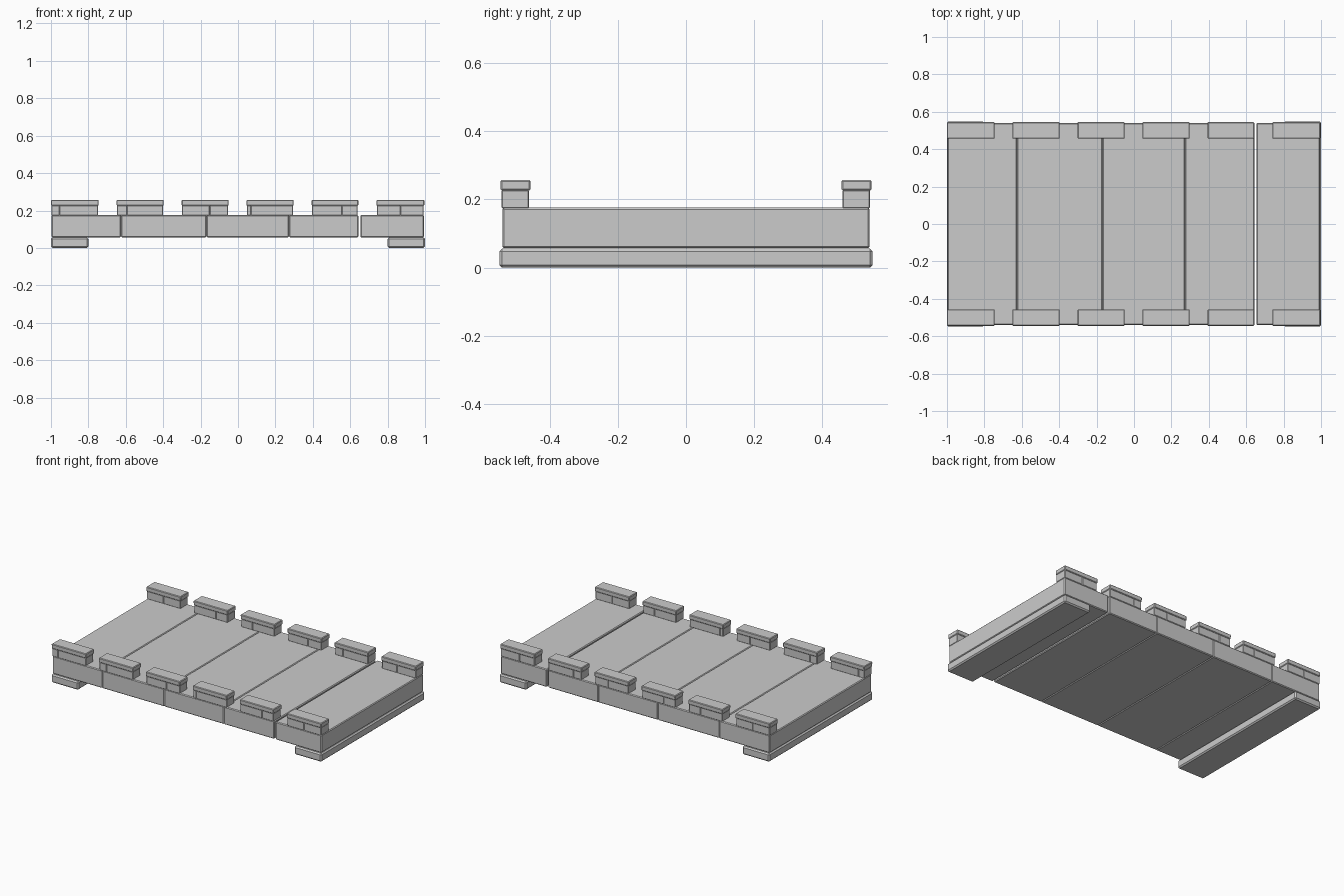
import bpy, bmesh

if "Cube" in bpy.data.objects:
    bpy.data.objects.remove(bpy.data.objects["Cube"])


def block(name, x, y, z, bevel=0.005, taper=0.0):
    """Chamfered stone block given (min, max) ranges; taper narrows the base in y."""
    bm = bmesh.new()
    bmesh.ops.create_cube(bm, size=1)
    for v in bm.verts:
        low = v.co.z < 0
        side = 1 if v.co.y > 0 else -1
        v.co.x = x[0] if v.co.x < 0 else x[1]
        v.co.y = (y[0] if side < 0 else y[1]) - (side * taper if low else 0)
        v.co.z = z[0] if low else z[1]
    if bevel:
        bmesh.ops.bevel(bm, geom=bm.edges[:], offset=bevel, segments=1,
                        affect='EDGES', profile=0.5)
    bmesh.ops.recalc_face_normals(bm, faces=bm.faces[:])
    me = bpy.data.meshes.new(name)
    bm.to_mesh(me)
    bm.free()
    ob = bpy.data.objects.new(name, me)
    bpy.context.collection.objects.link(ob)
    return ob


# Deck slabs: chamfered joints, with one open gap near the right end
slabs = [(-0.997, -0.625), (-0.625, -0.168), (-0.168, 0.273),
         (0.273, 0.644), (0.654, 0.994)]
for i, span in enumerate(slabs):
    block(f"deck_slab_{i + 1}", span, (-0.539, 0.539), (0.057, 0.176), 0.005)

# End footings under the deck
for name, span in (("left_footing", (-1.0, -0.8)), ("right_footing", (0.8, 1.0))):
    block(name, span, (-0.548, 0.548), (0.0, 0.056), 0.008)

# Parapet merlons: a capstone resting on two lower stones, on both sides
merlons = [(-1.0, -0.745), (-0.65, -0.397), (-0.302, -0.05),
           (0.045, 0.298), (0.393, 0.643), (0.74, 0.996)]
splits = {"front": [0.18, 0.22, 0.6, 0.1, 0.65, 0.5],
          "back": [0.5, 0.65, 0.35, 0.6, 0.25, 0.45]}
for side, fractions in splits.items():
    s = -1 if side == "front" else 1
    outer = sorted((s * 0.456, s * 0.545))
    inner = (outer[0] + 0.004, outer[1] - 0.005)
    for i, ((a, b), f) in enumerate(zip(merlons, fractions)):
        m = a + (b - a) * f
        block(f"{side}_capstone_{i + 1}", (a, b), outer, (0.226, 0.257), 0.004, 0.001)
        block(f"{side}_merlon_stone_{i + 1}a", (a + 0.003, m), inner, (0.174, 0.228), 0.003)
        block(f"{side}_merlon_stone_{i + 1}b", (m, b - 0.003), inner, (0.174, 0.228), 0.003)
